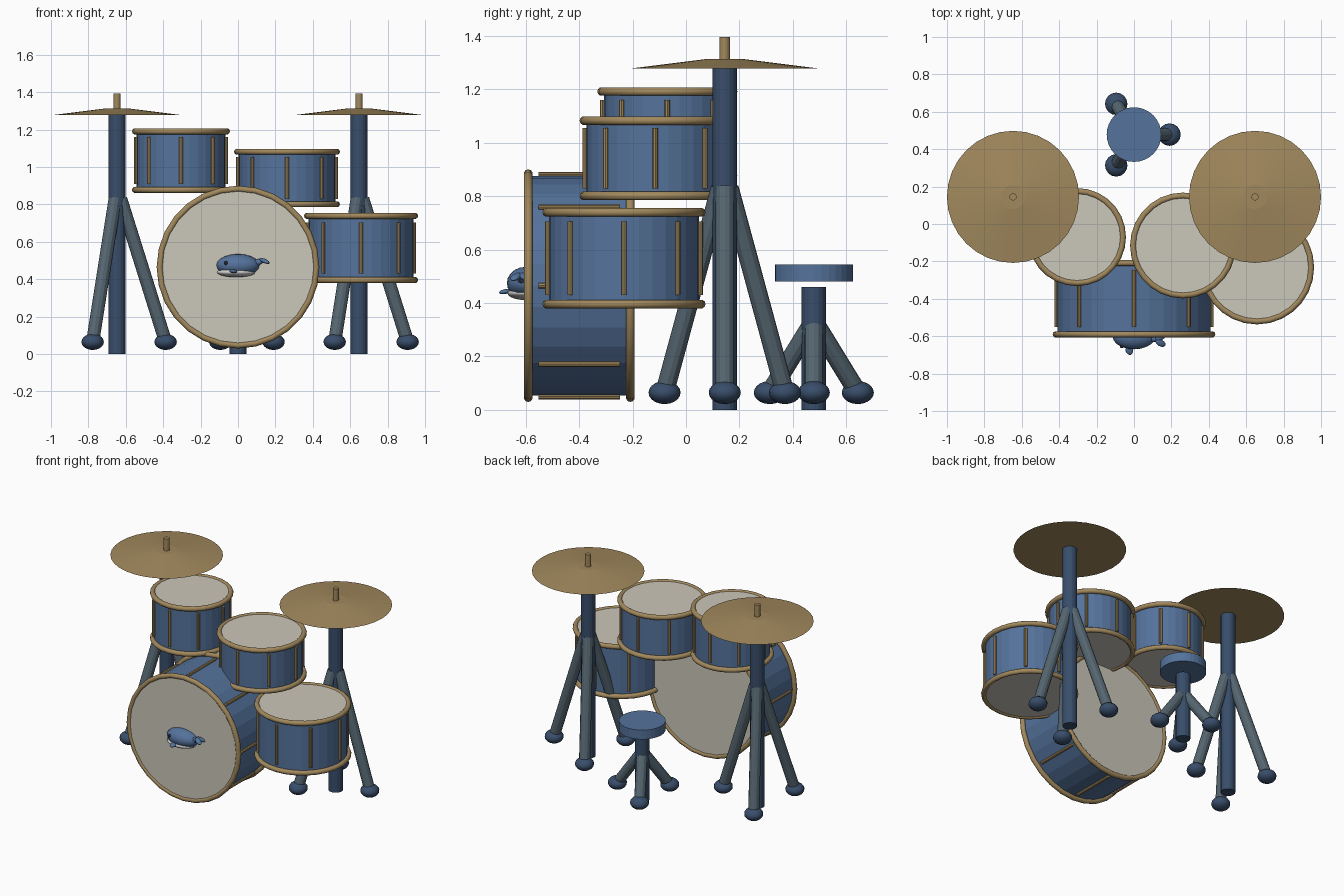
import bpy
from math import pi, sin, cos
from mathutils import Vector

if "Cube" in bpy.data.objects:
    bpy.data.objects.remove(bpy.data.objects["Cube"])


def material(name, rgb):
    m = bpy.data.materials.new(name)
    m.diffuse_color = (*rgb, 1)
    m.use_nodes = True
    m.node_tree.nodes["Principled BSDF"].inputs["Base Color"].default_value = m.diffuse_color
    return m


BLUE = material("blue", (0.09, 0.17, 0.33))
NAVY = material("navy", (0.04, 0.075, 0.145))
STEEL = material("steel", (0.09, 0.13, 0.16))
BRASS = material("brass", (0.36, 0.25, 0.11))
CREAM = material("cream", (0.60, 0.57, 0.49))
WHITE = material("white", (0.75, 0.75, 0.73))
DARK = material("dark", (0.02, 0.02, 0.03))


def finish(name, mat):
    ob = bpy.context.object
    ob.name = name
    ob.data.materials.append(mat)
    return ob


def rod(name, a, b, r, mat, sides=16, r2=None):
    """Cylinder (or cone frustum) from point a to point b."""
    a, b = Vector(a), Vector(b)
    d = b - a
    bpy.ops.mesh.primitive_cone_add(
        vertices=sides, radius1=r, radius2=r if r2 is None else r2,
        depth=d.length, location=(a + b) / 2,
        rotation=d.to_track_quat('Z', 'Y').to_euler())
    return finish(name, mat)


def ball(name, loc, size, mat, rot=(0, 0, 0), seg=16, rings=10):
    bpy.ops.mesh.primitive_uv_sphere_add(segments=seg, ring_count=rings, radius=1,
                                         location=loc, rotation=rot)
    bpy.context.object.scale = size
    ob = finish(name, mat)
    bpy.ops.object.shade_smooth()
    return ob


def drum(name, a, b, radius):
    """Shell, two heads, two hoops and eight tension rods between a and b."""
    a, b = Vector(a), Vector(b)
    axis = (b - a).normalized()
    u = Vector((1, 0, 0))
    v = axis.cross(u)
    mid, half = (a + b) / 2, (b - a) / 2
    rod(name + "_shell", a, b, radius - 0.025, BLUE, 32)
    for end, p, s in (("bottom", a, -1), ("top", b, 1)):
        rod(f"{name}_{end}_head", p - axis * 0.004, p + axis * 0.005 * s + axis * 0.004 * (s > 0),
            radius - 0.02, CREAM, 32) if s > 0 else \
            rod(f"{name}_{end}_head", p - axis * 0.009, p + axis * 0.004, radius - 0.02, CREAM, 32)
        bpy.ops.mesh.primitive_torus_add(
            major_segments=28, minor_segments=10, major_radius=radius - 0.0165,
            minor_radius=0.0165, location=p,
            rotation=axis.to_track_quat('Z', 'Y').to_euler())
        finish(f"{name}_{end}_hoop", BRASS)
        bpy.ops.object.shade_smooth()
    for i in range(8):
        t = i * pi / 4
        c = mid + (u * cos(t) + v * sin(t)) * (radius - 0.02)
        rod(f"{name}_tension_rod", c - half * 0.8, c + half * 0.8, 0.01, BRASS, 8)


def tripod(name, x, y, height, leg_top, spread):
    """Central post with three splayed legs and rounded feet."""
    rod(name + "_post", (x, y, 0), (x, y, height), 0.046, NAVY)
    for i in range(3):
        c, s = cos(i * 2 * pi / 3), sin(i * 2 * pi / 3)
        foot = (x + c * spread, y + s * spread, 0.065)
        rod(name + "_leg", (x + c * 0.02, y + s * 0.02, leg_top), foot, 0.035, STEEL, 12)
        ball(name + "_foot", foot, (0.06, 0.06, 0.043), NAVY)


# Drums
drum("bass_drum", (0, -0.208, 0.465), (0, -0.59, 0.465), 0.435)
drum("small_tom", (-0.305, -0.07, 0.878), (-0.305, -0.07, 1.191), 0.262)
drum("large_tom", (0.262, -0.115, 0.801), (0.262, -0.115, 1.082), 0.283)
drum("floor_tom", (0.658, -0.232, 0.396), (0.658, -0.232, 0.739), 0.305)

# Cymbals on stands
for side, x in (("left", -0.647), ("right", 0.647)):
    y = 0.145
    tripod(side + "_cymbal_stand", x, y, 1.28, 0.83, 0.26)
    rod(side + "_cymbal", (x, y, 1.277), (x, y, 1.313), 0.353, BRASS, 32, 0.065)
    rod(side + "_cymbal_knob", (x, y, 1.30), (x, y, 1.394), 0.019, BRASS)

# Stool
tripod("stool", 0, 0.478, 0.46, 0.305, 0.19)
rod("stool_seat", (0, 0.478, 0.48), (0, 0.478, 0.544), 0.146, BLUE, 32)

# Small whale figure on the front head
ball("whale_body", (0, -0.60, 0.475), (0.115, 0.07, 0.06), BLUE, seg=20)
ball("whale_belly", (-0.01, -0.60, 0.437), (0.102, 0.068, 0.026), WHITE, seg=20)
rod("whale_tail_stem", (0.09, -0.61, 0.485), (0.135, -0.62, 0.50), 0.022, BLUE, 10, 0.009)
for s in (-1, 1):
    ball("whale_fluke", (0.142, -0.62 + s * 0.016, 0.498), (0.032, 0.018, 0.011), BLUE,
         (0, 0.4, s * 0.5), 12, 8)
ball("whale_fin", (-0.025, -0.675, 0.443), (0.02, 0.026, 0.009), BLUE, (0.2, 0, 0.3), 12, 8)
ball("whale_eye", (-0.065, -0.656, 0.487), (0.011, 0.008, 0.011), DARK, seg=12, rings=8)
